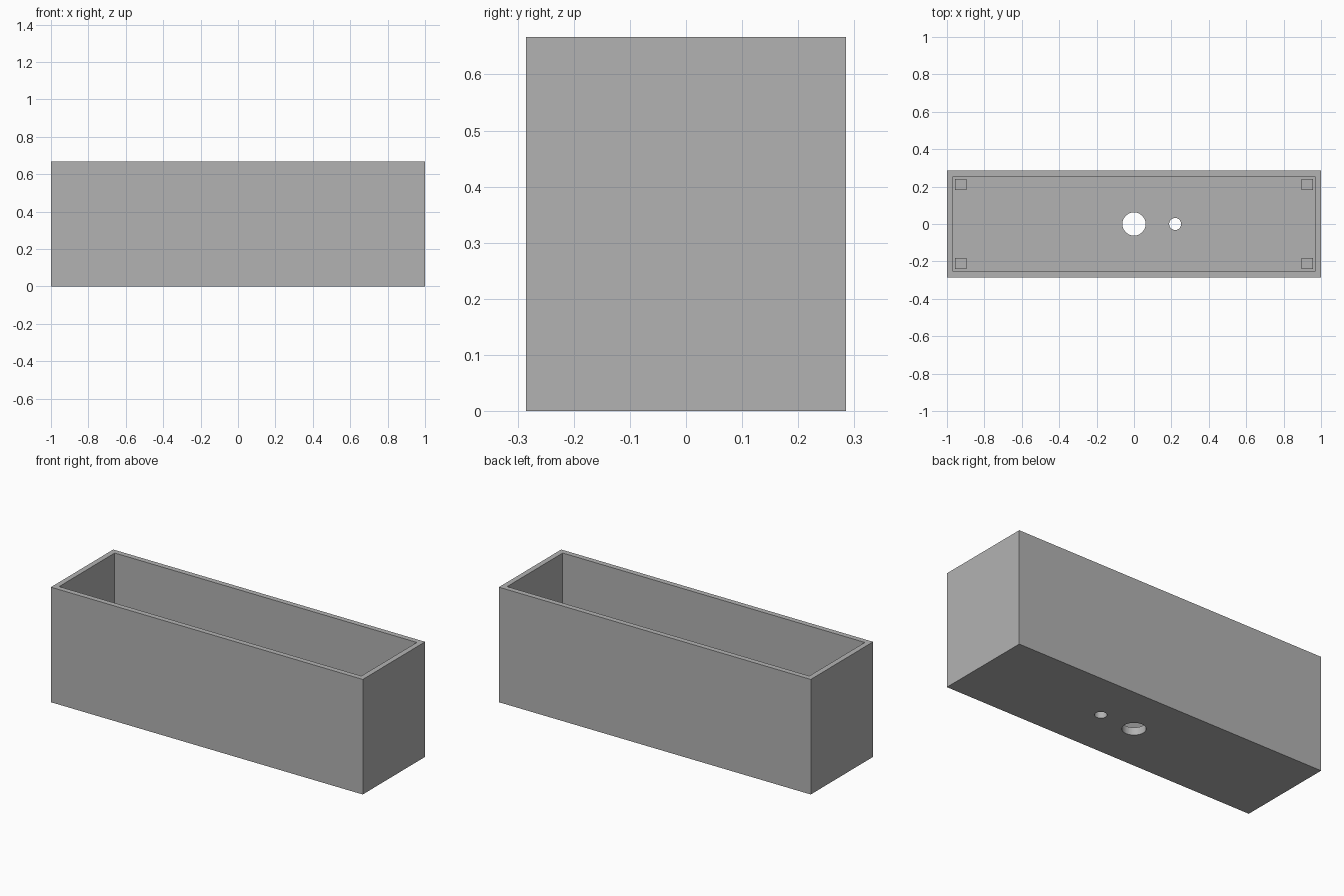
import bpy
import bmesh
from mathutils import Matrix

cube = bpy.data.objects.get("Cube")
if cube:
    bpy.data.objects.remove(cube, do_unlink=True)

LENGTH, WIDTH, HEIGHT = 2.0, 0.571, 0.667
WALL = 0.044
POST, POST_TOP = 0.06, 0.16

grey = bpy.data.materials.new("plain_grey")
grey.use_nodes = True
colour = (0.45, 0.45, 0.45, 1)
grey.diffuse_color = colour
grey.node_tree.nodes["Principled BSDF"].inputs["Base Color"].default_value = colour


def finish(name, bm):
    mesh = bpy.data.meshes.new(name)
    bm.to_mesh(mesh)
    bm.free()
    mesh.materials.append(grey)
    obj = bpy.data.objects.new(name, mesh)
    bpy.context.collection.objects.link(obj)
    return obj


def box(name, size, centre):
    bm = bmesh.new()
    bmesh.ops.create_cube(bm, size=1, matrix=Matrix.Translation(centre) @ Matrix.Diagonal((*size, 1)))
    return finish(name, bm)


def cut(target, cutter):
    cutter.hide_render = True
    cutter.hide_viewport = True
    mod = target.modifiers.new(cutter.name, "BOOLEAN")
    mod.operation = "DIFFERENCE"
    mod.solver = "EXACT"
    mod.object = cutter


# Open trough: inset the top rim and push its middle down to the floor
bm = bmesh.new()
bmesh.ops.create_cube(bm, size=1, matrix=Matrix.Translation((0, 0, HEIGHT / 2))
                      @ Matrix.Diagonal((LENGTH, WIDTH, HEIGHT, 1)))
top = max(bm.faces, key=lambda f: f.calc_center_median().z)
bmesh.ops.inset_individual(bm, faces=[top], thickness=WALL)
inner = bmesh.ops.extrude_discrete_faces(bm, faces=[top])["faces"][0]
bmesh.ops.translate(bm, verts=inner.verts, vec=(0, 0, WALL - HEIGHT))
bmesh.ops.recalc_face_normals(bm, faces=bm.faces)
trough = finish("planter_trough", bm)

# Drain holes through the floor
for name, x, radius in (("large_drain_cutter", 0, 0.062), ("small_drain_cutter", 0.22, 0.032)):
    bm = bmesh.new()
    bmesh.ops.create_cone(bm, cap_ends=True, segments=48, radius1=radius, radius2=radius,
                          depth=4 * WALL, matrix=Matrix.Translation((x, 0, 0)))
    cut(trough, finish(name, bm))

# Short square posts in the inner corners
for sx, side in ((-1, "right"), (1, "left")):
    for sy, end in ((-1, "front"), (1, "back")):
        box(f"{end}_{side}_corner_post", (POST, POST, POST_TOP - WALL),
            (sx * (LENGTH / 2 - WALL - POST / 2), sy * (WIDTH / 2 - WALL - POST / 2),
             (POST_TOP + WALL) / 2))

# Crisp flat walls, smooth hole bores
bpy.ops.object.select_all(action="DESELECT")
trough.select_set(True)
bpy.context.view_layer.objects.active = trough
bpy.ops.object.shade_smooth_by_angle()
